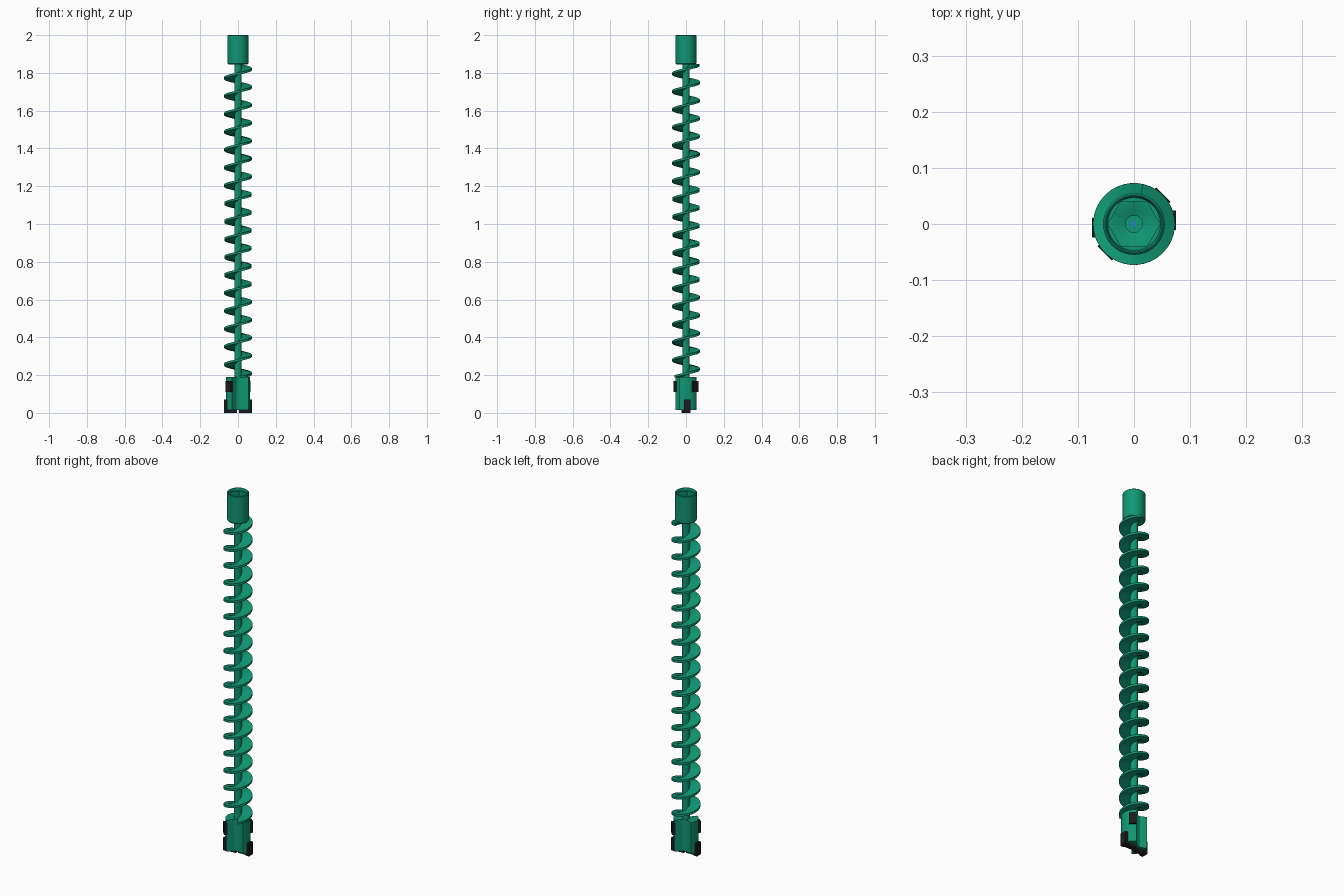
import bpy, bmesh, math
from mathutils import Matrix, Vector

if "Cube" in bpy.data.objects:
    bpy.data.objects.remove(bpy.data.objects["Cube"])

def material(name, rgb):
    m = bpy.data.materials.new(name)
    m.diffuse_color = (*rgb, 1)
    m.use_nodes = True
    m.node_tree.nodes["Principled BSDF"].inputs["Base Color"].default_value = m.diffuse_color
    return m

GREEN = material("green_paint", (0.005, 0.31, 0.17))
BLACK = material("carbide_black", (0.012, 0.012, 0.012))
BLUE = material("blue_plug", (0.02, 0.25, 0.55))

def finish(name, bm, mat, smooth=True):
    bmesh.ops.remove_doubles(bm, verts=bm.verts, dist=1e-6)
    bmesh.ops.recalc_face_normals(bm, faces=bm.faces)
    me = bpy.data.meshes.new(name)
    bm.to_mesh(me)
    bm.free()
    ob = bpy.data.objects.new(name, me)
    bpy.context.collection.objects.link(ob)
    me.materials.append(mat)
    if smooth:
        bpy.ops.object.select_all(action='DESELECT')
        ob.select_set(True)
        bpy.context.view_layer.objects.active = ob
        bpy.ops.object.shade_smooth_by_angle(angle=math.radians(25))
    return ob

def skin(bm, rings, closed):
    """Bridge successive vertex rings with quads."""
    n = len(rings[0])
    for a, b in zip(rings, rings[1:]):
        for i in range(n if closed else n - 1):
            j = (i + 1) % n
            bm.faces.new((a[i], a[j], b[j], b[i]))

def lathe(name, profile, mat, n=48):
    """Profile of (radius, z, is_hex); hex radii are measured to the flats."""
    bm = bmesh.new()
    rings = []
    for r, z, is_hex in profile:
        ring = []
        for i in range(n):
            a = math.tau * i / n
            k = r / math.cos(a % (math.pi / 3) - math.pi / 6) if is_hex else r
            ring.append(bm.verts.new((k * math.cos(a), k * math.sin(a), z)))
        rings.append(ring)
    skin(bm, rings, True)
    bm.faces.new(rings[0])
    bm.faces.new(rings[-1])
    return finish(name, bm, mat)

# Drive socket: cup with chamfers and a hexagonal bore
lathe("drive_socket", [
    (0.018, 1.845, 0), (0.051, 1.845, 0), (0.055, 1.85, 0), (0.055, 1.997, 0),
    (0.052, 2.0, 0), (0.05, 2.0, 0), (0.047, 1.985, 0), (0.04, 1.985, 1),
    (0.04, 1.90, 1), (0.04, 1.90, 0), (0.015, 1.89, 0), (0.015, 1.875, 0)], GREEN)
lathe("bore_plug", [(0.005, 1.87, 0), (0.005, 1.877, 0)], BLUE, 16)

# Central shaft
lathe("shaft", [(0.019, 0.18, 0), (0.019, 1.86, 0)], GREEN, 32)

# Helical flight
PITCH, Z0, Z1, STEPS = 0.0948, 0.193, 1.84, 36
bm = bmesh.new()
rings = []
count = int((Z1 - Z0) / PITCH * STEPS)
for i in range(count + 1):
    z = Z0 + (Z1 - Z0) * i / count
    a = (z - 0.208) / PITCH * math.tau
    rings.append([bm.verts.new((r * math.cos(a), r * math.sin(a), z + h))
                  for r, h in ((0.017, -0.006), (0.073, -0.006), (0.073, 0.006), (0.017, 0.006))])
skin(bm, rings, True)
bm.faces.new(rings[0])
bm.faces.new(rings[-1])
finish("helical_flight", bm, GREEN)

# Cutting head: two lobes separated by flutes
outline = []
for half in (0, 180):
    for i in range(13):
        a = math.radians(half - 32 + 92 * i / 12)
        outline.append((0.064 * math.cos(a), 0.064 * math.sin(a)))
    for r, d in ((0.026, 75), (0.021, 105), (0.03, 140)):
        a = math.radians(half + d)
        outline.append((r * math.cos(a), r * math.sin(a)))
bm = bmesh.new()
rings = [[bm.verts.new((x, y, z)) for x, y in outline] for z in (0.015, 0.19)]
skin(bm, rings, True)
for ring in rings:
    bm.faces.new(ring)
finish("cutting_head", bm, GREEN)

# Carbide teeth, repeated at half a turn
def block(name, lo, hi, angle):
    lo, hi = Vector(lo), Vector(hi)
    bm = bmesh.new()
    bmesh.ops.create_cube(bm, size=1)
    bmesh.ops.scale(bm, vec=hi - lo, verts=bm.verts)
    bmesh.ops.translate(bm, vec=(lo + hi) / 2, verts=bm.verts)
    bm.transform(Matrix.Rotation(math.radians(angle), 4, 'Z'))
    finish(name, bm, BLACK, False)

for side, turn in (("right", 0), ("left", 180)):
    block(side + "_gauge_tooth", (0.054, -0.011, 0), (0.075, 0.024, 0.07), turn)
    block(side + "_bottom_blade", (0.004, -0.006, 0), (0.06, 0.016, 0.018), turn)
    block(side + "_upper_tooth", (0.056, -0.018, 0.11), (0.074, 0.018, 0.17), turn + 45)
